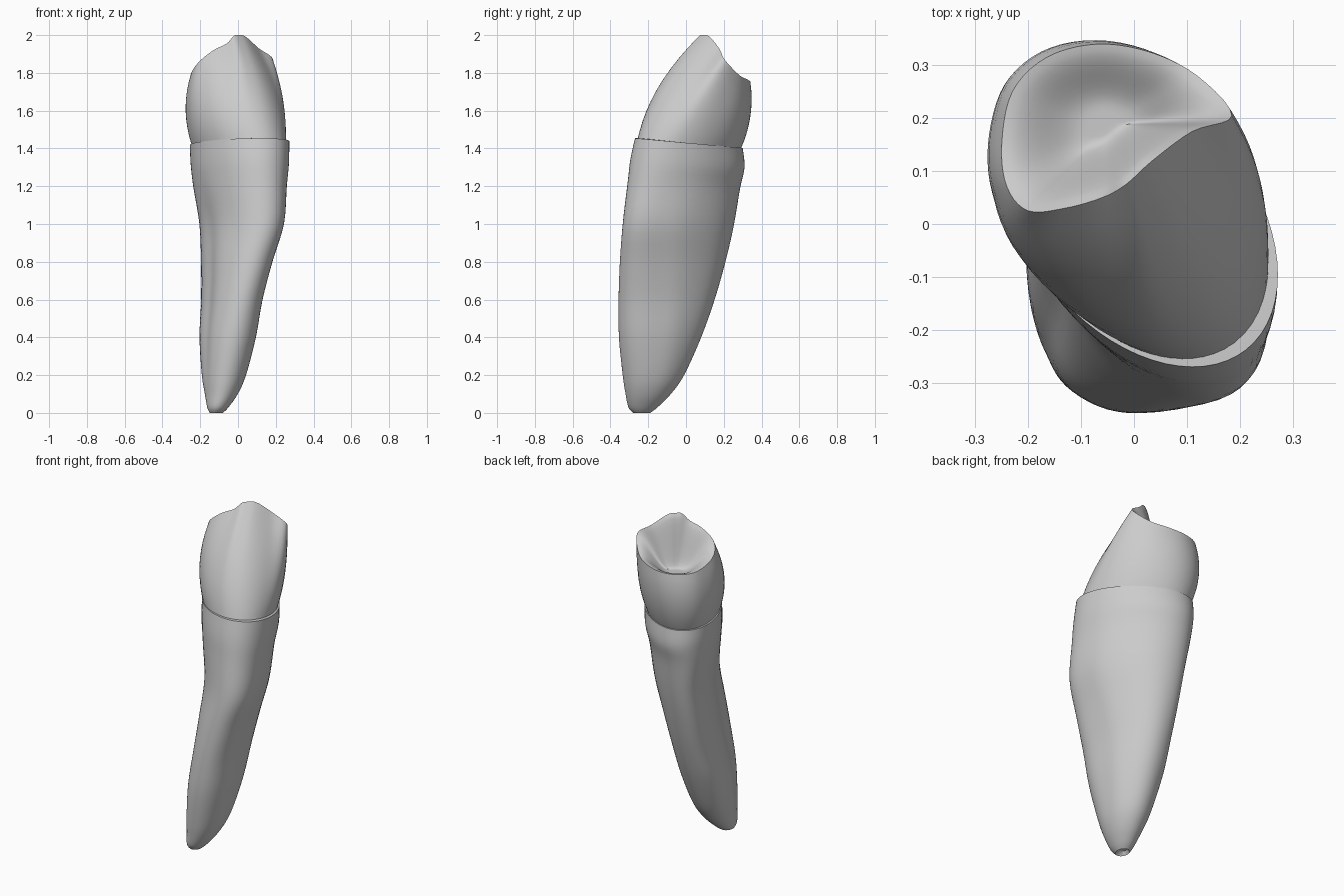
import bpy, bmesh, math
from mathutils import Vector

cube = bpy.data.objects.get("Cube")
if cube:
    bpy.data.objects.remove(cube)

SEGMENTS = 64


def catmull(a, b, c, d, t):
    return [0.5 * (2 * q + (r - p) * t + (2 * p - 5 * q + 4 * r - s) * t * t
                   + (3 * q - p - 3 * r + s) * t ** 3) for p, q, r, s in zip(a, b, c, d)]


def skewed_ring(x0, x1, y0, y1, skew, t):
    """Point on a leaning ellipse that fills the given bounds."""
    return ((x0 + x1) / 2 + (x1 - x0) / 2 * math.cos(t),
            (y0 + y1) / 2 + (y1 - y0) / 2 * math.sin(t - skew))


def dip(t, centre, width):
    d = (t - math.radians(centre) + math.pi) % math.tau - math.pi
    return math.exp(-(d / width) ** 2)


def loft(name, rings, material):
    """Skin closed rings of points and close both ends."""
    bm = bmesh.new()
    loops = [[bm.verts.new(p) for p in ring] for ring in rings]
    for low, high in zip(loops, loops[1:]):
        for i in range(len(low)):
            j = (i + 1) % len(low)
            bm.faces.new((low[i], low[j], high[j], high[i]))
    bm.faces.new(loops[0][::-1])
    bm.faces.new(loops[-1])
    bmesh.ops.recalc_face_normals(bm, faces=bm.faces)
    mesh = bpy.data.meshes.new(name)
    bm.to_mesh(mesh)
    bm.free()
    mesh.materials.append(material)
    obj = bpy.data.objects.new(name, mesh)
    bpy.context.collection.objects.link(obj)
    bpy.ops.object.select_all(action="DESELECT")
    obj.select_set(True)
    bpy.context.view_layer.objects.active = obj
    bpy.ops.object.shade_smooth_by_angle(angle=math.radians(50))
    return obj


grey = bpy.data.materials.new("light grey")
grey.use_nodes = True
grey.diffuse_color = (0.6, 0.6, 0.6, 1)
grey.node_tree.nodes["Principled BSDF"].inputs["Base Color"].default_value = (0.6, 0.6, 0.6, 1)

# Root: height, x bounds, y bounds, lean of the section
root_keys = [
    (0.00, -0.15, -0.08, -0.28, -0.19, 0.0),
    (0.03, -0.163, -0.05, -0.305, -0.15, 0.0),
    (0.10, -0.175, 0.00, -0.32, -0.08, 0.05),
    (0.20, -0.19, 0.045, -0.335, -0.01, 0.1),
    (0.40, -0.20, 0.10, -0.355, 0.08, 0.2),
    (0.60, -0.19, 0.137, -0.357, 0.15, 0.3),
    (0.80, -0.19, 0.19, -0.35, 0.205, 0.4),
    (1.00, -0.20, 0.25, -0.335, 0.25, 0.48),
    (1.20, -0.235, 0.262, -0.31, 0.285, 0.46),
    (1.32, -0.25, 0.27, -0.295, 0.31, 0.42),
    (1.43, -0.255, 0.272, -0.27, 0.30, 0.4),
]
root_rings = []
last = len(root_keys) - 1
for k in range(last):
    quad = [root_keys[min(max(k + o, 0), last)] for o in (-1, 0, 1, 2)]
    for step in range(4 + (k == last - 1)):
        z, x0, x1, y0, y1, skew = catmull(*quad, step / 4)
        groove = max(0, math.sin(math.pi * min(1, z / 1.3)))
        tilt = max(0, (z - 1.0) / 0.43)
        ring = []
        for i in range(SEGMENTS):
            t = math.tau * i / SEGMENTS
            x, y = skewed_ring(x0, x1, y0, y1, skew, t)
            # Long hollows down both flanks, a full corner behind
            f = groove * (0.11 * dip(t, 214, 0.28) + 0.06 * dip(t, 8, 0.35)
                          + 0.03 * dip(t, 50, 0.4) - 0.09 * dip(t, 150, 0.45))
            x -= f * (x - (x0 + x1) / 2)
            y -= f * (y - (y0 + y1) / 2)
            ring.append((x, y, z - 0.09 * y * tilt))
        root_rings.append(ring)
# Narrow shoulder where the crown sits, and the pit at the root tip
root_rings.append([(x * 0.8, y * 0.8, z) for x, y, z in root_rings[-1]])
pit = [(-0.115 + (x + 0.115) * 0.6, -0.23 + (y + 0.23) * 0.6, z + 0.02)
       for x, y, z in root_rings[0]]
root_rings.insert(0, pit)
loft("root", root_rings, grey)

# Crown rim: position and matching angle on the neck
rim_keys = [
    (0.185, 0.205, 1.87, 15), (0.12, 0.28, 1.79, 45), (0.03, 0.325, 1.765, 75),
    (-0.07, 0.34, 1.755, 105), (-0.165, 0.315, 1.755, 130), (-0.23, 0.25, 1.76, 150),
    (-0.25, 0.15, 1.78, 170), (-0.24, 0.07, 1.815, 190), (-0.2, 0.025, 1.865, 212),
    (-0.13, 0.03, 1.92, 238), (-0.06, 0.05, 1.955, 263), (-0.015, 0.075, 2.0, 285),
    (0.035, 0.12, 1.995, 312), (0.11, 0.175, 1.93, 345),
]
count = len(rim_keys)
SUB = 5
columns = []
for k in range(count):
    quad = []
    for o in (-1, 0, 1, 2):
        x, y, z, a = rim_keys[(k + o) % count]
        quad.append((x, y, z, a + 360 * ((k + o) // count)))
    for step in range(SUB):
        x, y, z, a = catmull(*quad, step / SUB)
        t = math.radians(a)
        bx, by = skewed_ring(-0.235, 0.253, -0.262, 0.28, 0.4, t)
        base = Vector((bx, by, 1.40 - 0.09 * by))
        rim = Vector((x, y, min(z, 2.0)))
        # Sides swell outward, most of all on the front face
        front = max(0, -math.sin(t - 0.3))
        out = Vector((bx - 0.01, by - 0.02, 0)).normalized()
        control = (base + rim) / 2 + out * (0.06 - 0.015 * math.cos(t) + 0.07 * front)
        column = [base * (1 - u) ** 2 + control * 2 * u * (1 - u) + rim * u * u
                  for u in (n / 10 for n in range(11))]
        # Broad scooped hollow behind the cutting edge, with a rounded lip
        centre = Vector((-0.055, 0.19, 1.7))
        for n in range(1, 13):
            s = n / 13
            p = rim.lerp(centre, s)
            fall = min(1, s / 0.8)
            p.z = rim.z + (centre.z - rim.z) * fall * fall * (3 - 2 * fall)
            column.append(p)
        columns.append(column)
loft("crown", list(zip(*columns)), grey)
